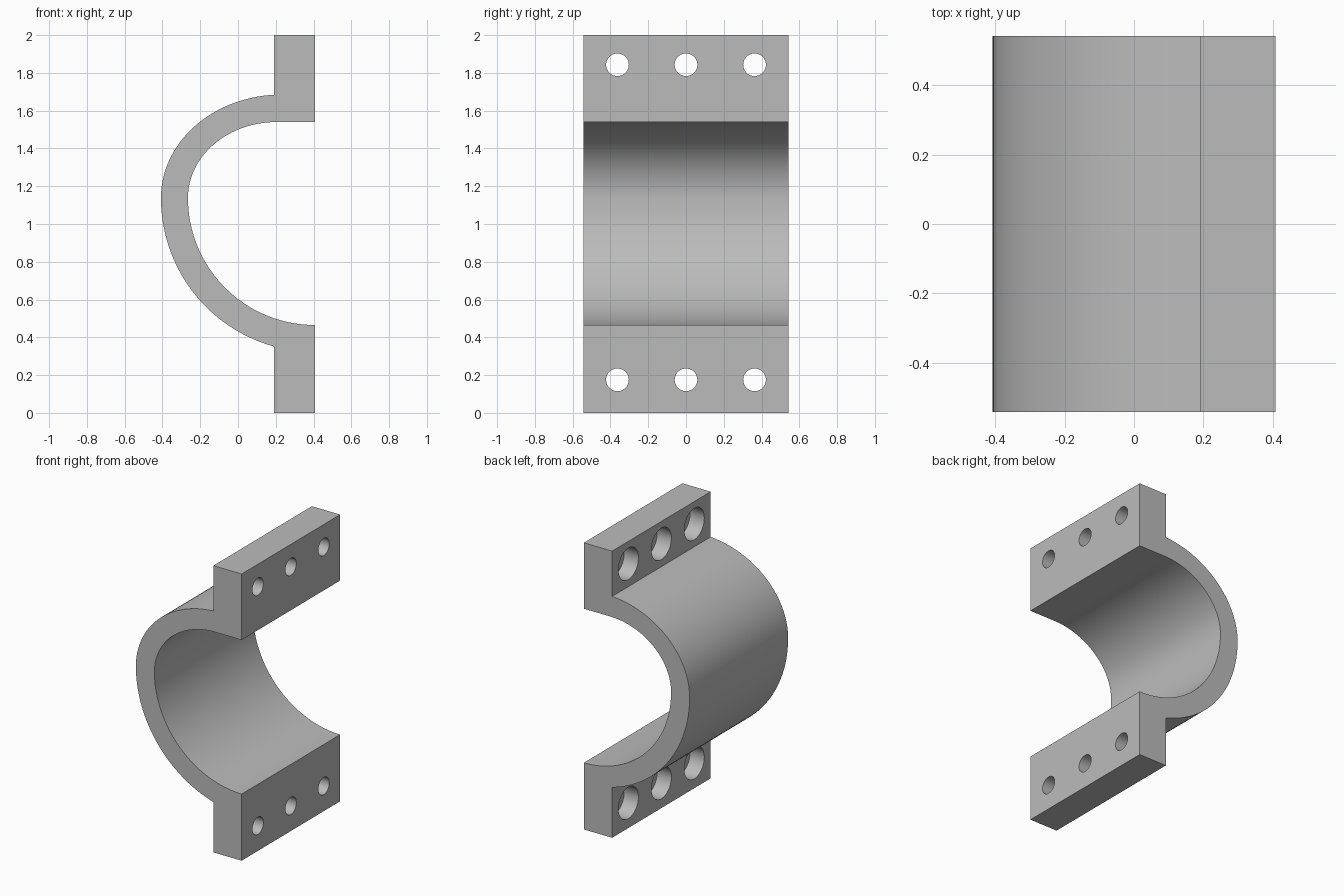
import bpy, bmesh
from math import sin, cos, pi, asin, acos
from mathutils import Matrix, Vector

if "Cube" in bpy.data.objects:
    bpy.data.objects.remove(bpy.data.objects["Cube"], do_unlink=True)

HALF_Y = 0.543
X_IN, X_OUT = 0.19, 0.408      # flange back and mating faces
AXIS_Z = 1.138                 # height of the widest point
STEPS = 32

grey = bpy.data.materials.new("plain grey")
grey.use_nodes = True
colour = (0.5, 0.5, 0.5, 1)
grey.diffuse_color = colour
grey.node_tree.nodes["Principled BSDF"].inputs["Base Color"].default_value = colour


def arc(cx, rx, rz, start, end):
    """Points on an ellipse centred at the axis height."""
    angles = [start + (end - start) * i / STEPS for i in range(STEPS + 1)]
    return [(cx + rx * cos(a), AXIS_Z + rz * sin(a)) for a in angles]


def new_object(name, bm):
    bmesh.ops.recalc_face_normals(bm, faces=bm.faces)
    mesh = bpy.data.meshes.new(name)
    bm.to_mesh(mesh)
    bm.free()
    mesh.materials.append(grey)
    obj = bpy.data.objects.new(name, mesh)
    bpy.context.collection.objects.link(obj)
    return obj


# Clamp profile: outer shell, lower flange, bore, upper flange
outer_top = acos((X_IN - 0.23) / 0.638)
outer_low = pi + acos((X_OUT - X_IN) / 0.816)
profile = arc(0.23, 0.638, 0.547, outer_top, pi)
profile += arc(X_OUT, 0.816, 0.816, pi, outer_low)[1:]
profile += [(X_IN, 0), (X_OUT, 0)]
profile += arc(X_OUT, 0.673, 0.673, 1.5 * pi, pi)
profile += arc(0.205, 0.47, 0.402, pi, pi / 2)[1:]
profile += [(X_OUT, AXIS_Z + 0.402), (X_OUT, 2), (X_IN, 2)]

bm = bmesh.new()
face = bm.faces.new([bm.verts.new((x, -HALF_Y, z)) for x, z in profile])
sweep = bmesh.ops.extrude_face_region(bm, geom=[face])["geom"]
bmesh.ops.translate(bm, vec=(0, 2 * HALF_Y, 0),
                    verts=[v for v in sweep if isinstance(v, bmesh.types.BMVert)])
clamp = new_object("half_clamp", bm)


def drill(bm, radius, x0, x1, y, z):
    place = Matrix.Translation(((x0 + x1) / 2, y, z)) @ Matrix.Rotation(pi / 2, 4, "Y")
    bmesh.ops.create_cone(bm, cap_ends=True, segments=40, radius1=radius,
                          radius2=radius, depth=x1 - x0, matrix=place)


# Bolt holes through the flanges, counterbored from the shell side
for name, radius, x0, x1 in (("bolt_hole_cutter", 0.06, 0.1, 0.5),
                             ("counterbore_cutter", 0.11, 0.08, 0.3)):
    bm = bmesh.new()
    for z in (0.175, 1.843):
        for y in (-0.363, 0, 0.363):
            drill(bm, radius, x0, x1, y, z)
    cutter = new_object(name, bm)
    cutter.hide_render = True
    mod = clamp.modifiers.new(name, "BOOLEAN")
    mod.operation = "DIFFERENCE"
    mod.solver = "EXACT"
    mod.object = cutter
    bpy.context.view_layer.objects.active = clamp
    bpy.ops.object.modifier_apply(modifier=name)
    bpy.data.objects.remove(cutter, do_unlink=True)

bpy.ops.object.select_all(action="DESELECT")
clamp.select_set(True)
bpy.context.view_layer.objects.active = clamp
bpy.ops.object.shade_smooth_by_angle(angle=pi / 6)
